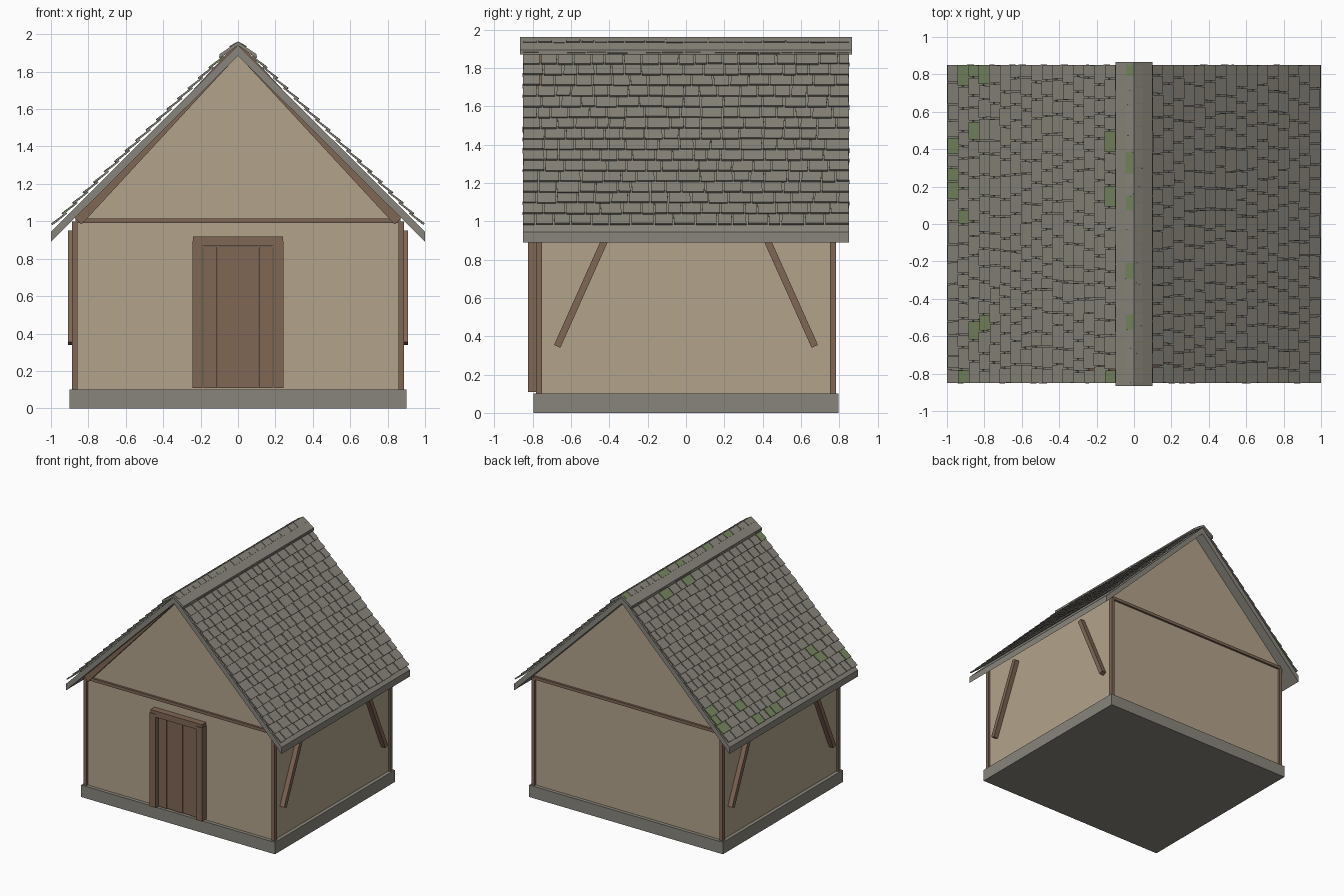
import bpy, bmesh, math, random
from mathutils import Vector

if "Cube" in bpy.data.objects:
    bpy.data.objects.remove(bpy.data.objects["Cube"])

random.seed(4)


def material(name, rgb):
    m = bpy.data.materials.new(name)
    m.diffuse_color = (*rgb, 1)
    m.use_nodes = True
    m.node_tree.nodes["Principled BSDF"].inputs["Base Color"].default_value = m.diffuse_color
    return m


STONE = material("grey_stone", (0.25, 0.235, 0.20))
PLASTER = material("tan_plaster", (0.45, 0.37, 0.26))
WOOD = material("brown_wood", (0.215, 0.135, 0.09))
MOSS = material("green_moss", (0.18, 0.235, 0.115))


def finish(name, bm, *mats):
    bmesh.ops.recalc_face_normals(bm, faces=bm.faces)
    me = bpy.data.meshes.new(name)
    bm.to_mesh(me)
    bm.free()
    for m in mats:
        me.materials.append(m)
    ob = bpy.data.objects.new(name, me)
    bpy.context.collection.objects.link(ob)
    return ob


def add_prism(bm, ring_a, ring_b):
    """Closed solid between two matching rings of points."""
    a = [bm.verts.new(p) for p in ring_a]
    b = [bm.verts.new(p) for p in ring_b]
    n = len(a)
    faces = [bm.faces.new(a), bm.faces.new(b[::-1])]
    faces += [bm.faces.new((a[i], b[i], b[(i + 1) % n], a[(i + 1) % n])) for i in range(n)]
    return faces


def prism_y(name, profile, y0, y1, mat):
    """Profile of (x, z) points swept along y."""
    bm = bmesh.new()
    add_prism(bm, [(x, y0, z) for x, z in profile], [(x, y1, z) for x, z in profile])
    return finish(name, bm, mat)


def prism_x(name, profile, x0, x1, mat):
    """Profile of (y, z) points swept along x."""
    bm = bmesh.new()
    add_prism(bm, [(x0, y, z) for y, z in profile], [(x1, y, z) for y, z in profile])
    return finish(name, bm, mat)


def box(name, x0, x1, y0, y1, z0, z1, mat):
    return prism_y(name, [(x0, z0), (x1, z0), (x1, z1), (x0, z1)], y0, y1, mat)


def strip(p, q, width):
    """Rectangle outline of a straight timber from p to q."""
    p, q = Vector(p), Vector(q)
    d = (q - p).normalized()
    n = Vector((-d.y, d.x)) * width / 2
    return [p + n, q + n, q - n, p - n]


# Foundation and plastered house body with gables
box("foundation", -0.9, 0.9, -0.795, 0.795, 0, 0.1, STONE)
prism_y("walls", [(-0.87, 0.1), (0.87, 0.1), (0.87, 1.03), (0, 1.895), (-0.87, 1.03)],
        -0.765, 0.765, PLASTER)

# Corner posts, cross beams and side braces
for sx in (-1, 1):
    for sy in (-1, 1):
        box("corner_post", sx * 0.858, sx * 0.888, sy * 0.75, sy * 0.782, 0.1, 1.0, WOOD)
        prism_x("side_brace", strip((sy * 0.672, 0.347), (sy * 0.405, 0.943), 0.036),
                sx * 0.865, sx * 0.91, WOOD)
for sy in (-1, 1):
    box("cross_beam", -0.87, 0.87, sy * 0.75, sy * 0.782, 0.99, 1.015, WOOD)

# Rafters on the front gable
for sx in (-1, 1):
    prism_y("gable_rafter", strip((sx * 0.855, 1.0), (0, 1.925), 0.05), -0.795, -0.75, WOOD)

# Door frame and plank door
for sx in (-1, 1):
    box("door_post", sx * 0.19, sx * 0.243, -0.825, -0.75, 0.11, 0.895, WOOD)
box("door_lintel", -0.24, 0.24, -0.82, -0.75, 0.868, 0.92, WOOD)
for i in range(5):
    x = -0.186 + i * 0.0744
    box("door_plank", x + 0.001, x + 0.0734, -0.788 + 0.005 * (i % 2), -0.75, 0.11, 0.866, WOOD)

# Roof slab: one folded sheet
prism_y("roof_slab", [(0, 1.885), (1, 0.89), (1, 0.945), (0, 1.94), (-1, 0.945), (-1, 0.89)],
        -0.85, 0.85, STONE)

# Shingles: overlapping rows lifted at their lower edge
ROWS, STEP = 18, 0.079
MOSSY = {0: (0.13, 0.2, 0.28, 0.4), 1: (0.07, 0.78, -0.82), 2: (0.52, 0.8, -0.56),
         3: (0.79, -0.5), 15: (0.45, 0.1, -0.83), 17: (0.82, 0.38, 0.1, -0.25, -0.5)}
UP = Vector((-1, 0.995)).normalized()
OUT = Vector((0.995, 1)).normalized()


def shingle(bm, side, row, y0, y1):
    s0 = 0.03 + row * STEP + random.uniform(0, 0.006)
    s1 = min(0.03 + row * STEP + 0.1, 1.425)
    lift = random.uniform(-0.002, 0.0)
    corners = [(s0, 0.02 + lift), (s1, 0.007), (s1, 0.016), (s0, 0.03 + lift)]
    pts = [Vector((1, 0.945)) + UP * s + OUT * h for s, h in corners]
    skew = random.uniform(-0.003, 0.003)
    rings = []
    for y in (y0, y1):
        rings.append([(side * p.x, y + (skew if k in (1, 2) else 0), p.y)
                      for k, p in enumerate(pts)])
    faces = add_prism(bm, *rings)
    if side < 0 and any(y0 <= m <= y1 for m in MOSSY.get(row, ())):
        for f in faces:
            f.material_index = 1


for side, name in ((-1, "left_shingles"), (1, "right_shingles")):
    bm = bmesh.new()
    for row in range(ROWS):
        y = -0.85
        while y < 0.849:
            w = random.uniform(0.065, 0.125)
            end = y + w if y + w < 0.80 else 0.85
            shingle(bm, side, row, y, end - 0.008 if end < 0.85 else end)
            y = end
    finish(name, bm, STONE, MOSS)

# Ridge cap
prism_y("ridge_cap", [(0, 1.94), (0.1, 1.87), (0.1, 1.893), (0, 1.96), (-0.1, 1.893), (-0.1, 1.87)],
        -0.865, 0.865, STONE)
